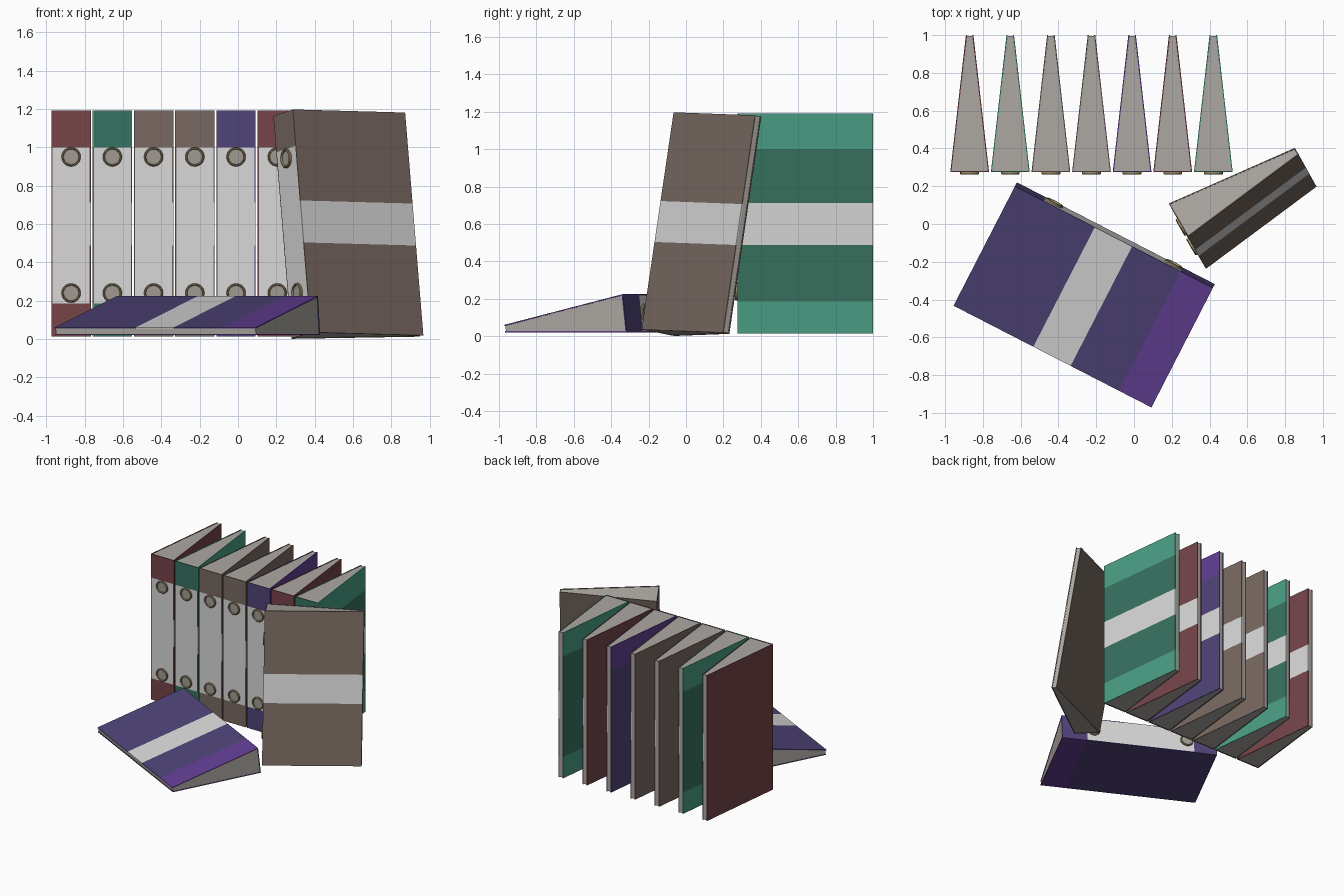
import bpy, bmesh, math
from mathutils import Matrix, Vector

if "Cube" in bpy.data.objects:
    bpy.data.objects.remove(bpy.data.objects["Cube"])


def make_mat(name, rgb):
    m = bpy.data.materials.new(name)
    lin = [((c / 255 + 0.055) / 1.055) ** 2.4 for c in rgb]
    m.diffuse_color = (*lin, 1)
    m.use_nodes = True
    m.node_tree.nodes["Principled BSDF"].inputs["Base Color"].default_value = m.diffuse_color
    return m


MATS = {n: make_mat(n, c) for n, c in {
    "maroon": (118, 68, 73), "dark_green": (55, 114, 96), "light_green": (74, 158, 132),
    "brown": (120, 105, 97), "dark_purple": (79, 67, 120), "bright_purple": (98, 62, 147),
    "label_white": (216, 216, 216), "page_grey": (172, 167, 162),
    "ring_tan": (158, 140, 104), "ring_grey": (160, 155, 146)}.items()}

W, B, D, H, T = 0.1025, 0.02, 0.725, 1.178, 0.006   # half widths, depth, height, board


def new_object(name, bm, mats, matrix):
    bmesh.ops.recalc_face_normals(bm, faces=bm.faces)
    me = bpy.data.meshes.new(name)
    bm.to_mesh(me)
    bm.free()
    for m in mats:
        me.materials.append(MATS[m])
    ob = bpy.data.objects.new(name, me)
    ob.matrix_world = matrix
    bpy.context.collection.objects.link(ob)
    return ob


def prism(bm, profile, levels, mats):
    """Extrude an xy profile through z levels, one material per segment."""
    rows = [[bm.verts.new((x, y, z)) for x, y in profile] for z in levels]
    n = len(profile)
    for k, mat in enumerate(mats):
        for i in range(n):
            j = (i + 1) % n
            f = bm.faces.new((rows[k][i], rows[k][j], rows[k + 1][j], rows[k + 1][i]))
            f.material_index = mat
    bm.faces.new(rows[0][::-1]).material_index = mats[0]
    bm.faces.new(rows[-1]).material_index = mats[-1]


def lathe_y(bm, profile, cz, mat, sides=24):
    """Closed ring around the y axis at height cz, from (radius, y) points."""
    rows = []
    for s in range(sides):
        a = 2 * math.pi * s / sides
        rows.append([bm.verts.new((r * math.cos(a), y, cz + r * math.sin(a))) for r, y in profile])
    n = len(profile)
    for s in range(sides):
        p, q = rows[s], rows[(s + 1) % sides]
        for i in range(n):
            j = (i + 1) % n
            bm.faces.new((p[i], p[j], q[j], q[i])).material_index = mat


def binder(name, base, top, bottom, matrix):
    levels = [0, 0.172, 0.475, 0.697, 0.986, H]
    # cover boards and spine: 0 base, 1 top accent, 2 bottom accent, 3 label
    bm = bmesh.new()
    side = [(W - T, 0), (W, 0), (B, D), (B - T, D)]
    prism(bm, side, levels, [2, 0, 3, 0, 1])
    prism(bm, [(-x, y) for x, y in side], levels, [2, 0, 0, 0, 1])
    w = W - T
    prism(bm, [(-w, 0), (w, 0), (w, T), (-w, T)], [0, 0.172, 0.986, H], [0, 3, 0])
    new_object(name + "_cover", bm, [base, top, bottom, "label_white"], matrix)
    # page block
    bm = bmesh.new()
    b = B - T
    prism(bm, [(-w, T), (w, T), (b, D - 0.004), (-b, D - 0.004)], [0.003, H - 0.003], [0])
    new_object(name + "_pages", bm, ["page_grey"], matrix)
    # two finger rings on the spine
    bm = bmesh.new()
    for cz in (0.226, 0.936):
        lathe_y(bm, [(0.05, 0.002), (0.05, -0.009), (0.046, -0.013), (0.041, -0.013), (0.038, 0.002)], cz, 0)
        r = bmesh.ops.create_circle(bm, cap_ends=True, radius=0.039, segments=24,
                                    matrix=Matrix.Translation((0, -0.004, cz)) @ Matrix.Rotation(math.pi / 2, 4, 'X'))
        for f in {f for v in r["verts"] for f in v.link_faces}:
            f.material_index = 1
    new_object(name + "_rings", bm, ["ring_tan", "ring_grey"], matrix)


def frame(origin, x, z):
    """Right-handed frame from an x axis and an approximate z axis."""
    x = Vector(x).normalized()
    y = Vector(z).cross(x).normalized()
    z = x.cross(y)
    m = Matrix((x, y, z)).transposed().to_4x4()
    m.translation = Vector(origin)
    return m


RED = ("maroon",) * 3
GREEN = ("dark_green", "light_green", "light_green")
BROWN = ("brown",) * 3
PURPLE = ("dark_purple", "bright_purple", "dark_purple")

# row of upright binders
for i, cols in enumerate([RED, GREEN, BROWN, BROWN, PURPLE, RED, GREEN]):
    binder(f"upright_binder_{i + 1}", *cols, Matrix.Translation((-0.87 + 0.215 * i, 0.275, 0.014)))

# leaning binder
binder("leaning_binder", *BROWN, frame((0.33, -0.15, 0.0185), (0.5, -0.857, 0.167), (-0.08, 0.144, 0.986)))

# binder lying flat on its side
tilt = math.atan2(W - B, D)
h = Vector((-0.457, -0.889, 0))
x_axis = Vector((0, 0, math.cos(tilt))) + h * math.sin(tilt)
binder("lying_binder", *PURPLE, frame((-0.625, 0.21, 0.123), x_axis, (0.889, -0.457, 0)))
